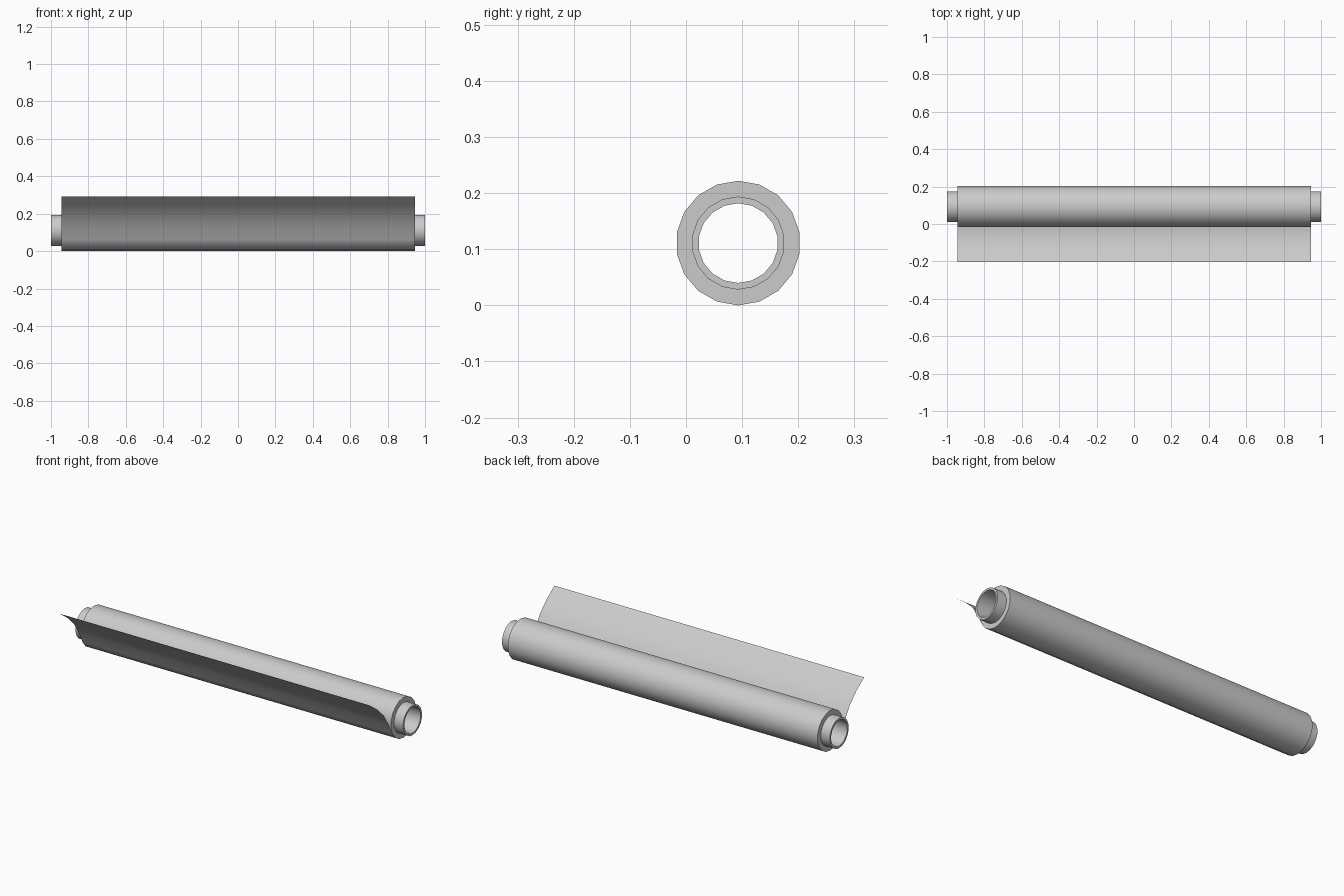
import bpy, math

if "Cube" in bpy.data.objects:
    bpy.data.objects.remove(bpy.data.objects["Cube"])

CY, CZ, SIDES = 0.093, 0.111, 18


def add_object(name, verts, faces):
    mesh = bpy.data.meshes.new(name)
    mesh.from_pydata(verts, [], faces)
    mesh.update()
    obj = bpy.data.objects.new(name, mesh)
    bpy.context.collection.objects.link(obj)
    bpy.ops.object.select_all(action='DESELECT')
    obj.select_set(True)
    bpy.context.view_layer.objects.active = obj
    bpy.ops.object.shade_smooth_by_angle(angle=math.radians(30))
    return obj


def lathe(name, profile, closed):
    """Revolve an (x, radius) profile around the roll's axis."""
    n = len(profile)
    verts = []
    for i in range(SIDES):
        a = math.pi / 2 + i * math.tau / SIDES
        verts += [(x, CY + r * math.cos(a), CZ + r * math.sin(a)) for x, r in profile]
    faces = []
    for i in range(SIDES):
        j = (i + 1) % SIDES
        for k in range(n if closed else n - 1):
            m = (k + 1) % n
            faces.append((i * n + k, i * n + m, j * n + m, j * n + k))
    return add_object(name, verts, faces)


# hollow core tube, sticking out at both ends
lathe("core_tube", [(1, 0.071), (-1, 0.071), (-1, 0.083), (1, 0.083)], True)

# wound material around the core
lathe("wound_roll", [(-0.945, 0.083), (-0.945, 0.111), (0.945, 0.111), (0.945, 0.083)], False)

# loose sheet peeling off the roll
a = math.radians(210)
path = [(CY + 0.111 * math.cos(a), CZ + 0.111 * math.sin(a)),
        (-0.036, 0.119), (-0.079, 0.187), (-0.137, 0.243), (-0.203, 0.291)]
verts = [(x, y, z) for y, z in path for x in (-0.945, 0.945)]
faces = [(2 * i, 2 * i + 2, 2 * i + 3, 2 * i + 1) for i in range(len(path) - 1)]
add_object("loose_sheet", verts, [f[::-1] for f in faces])
